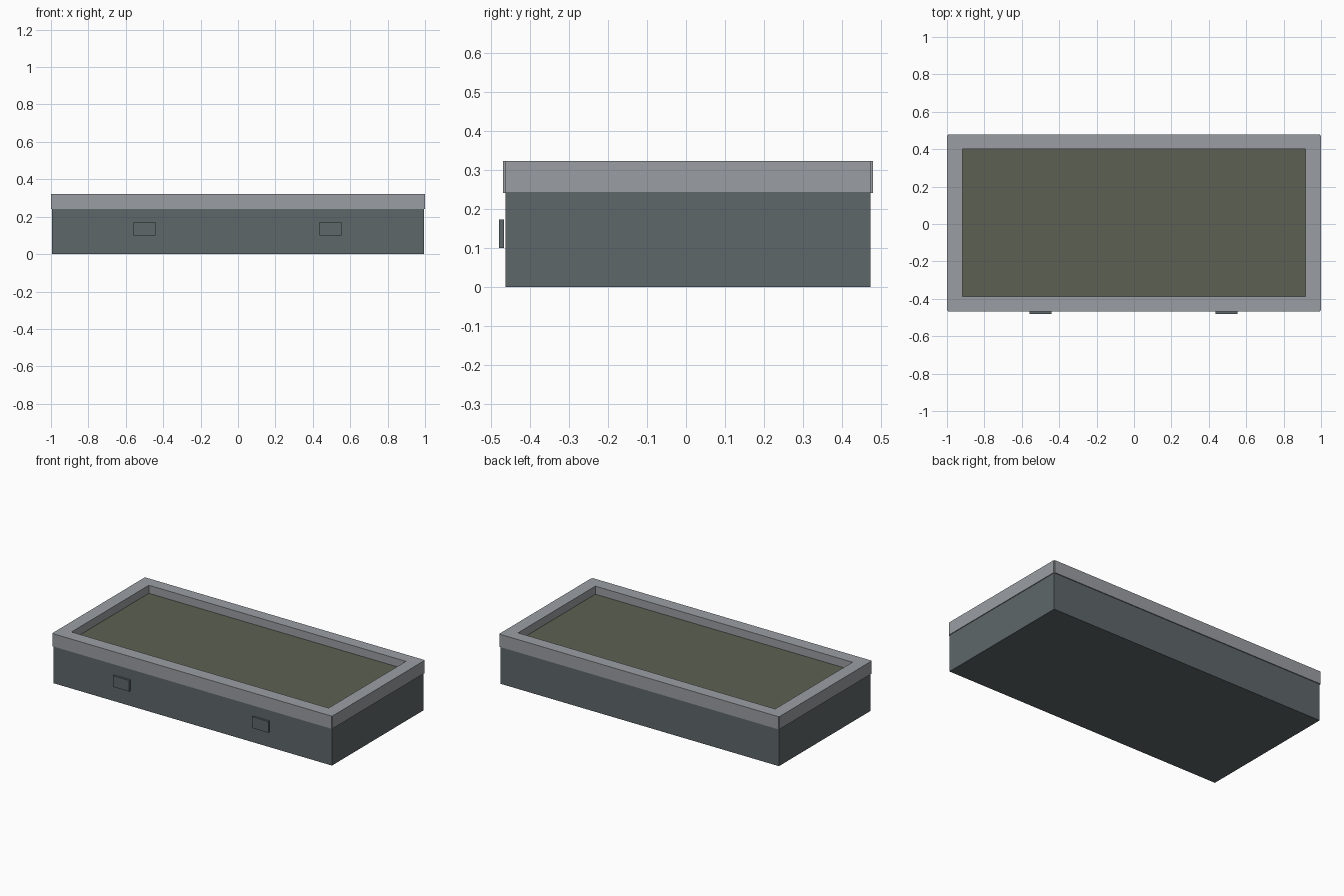
import bpy

if "Cube" in bpy.data.objects:
    bpy.data.objects.remove(bpy.data.objects["Cube"])


def material(name, rgb):
    # sRGB 0-255 to linear
    m = bpy.data.materials.new(name)
    lin = [((c / 255 + 0.055) / 1.055) ** 2.4 for c in rgb]
    m.diffuse_color = (*lin, 1)
    m.use_nodes = True
    m.node_tree.nodes["Principled BSDF"].inputs["Base Color"].default_value = m.diffuse_color
    return m


def box(name, x, y, z, mat):
    # Box from (min, max) ranges on each axis
    bpy.ops.mesh.primitive_cube_add(size=1, location=[(a + b) / 2 for a, b in (x, y, z)])
    o = bpy.context.object
    o.name = name
    o.scale = [b - a for a, b in (x, y, z)]
    bpy.ops.object.transform_apply(location=False, rotation=False, scale=True)
    o.data.materials.append(mat)
    return o


slate = material("slate grey", (94, 103, 106))
stone = material("light grey", (154, 158, 163))
soil = material("olive soil", (92, 96, 82))

# Planter body and soil surface
box("planter_body", (-0.995, 0.995), (-0.463, 0.473), (0, 0.24), slate)
box("soil", (-0.93, 0.93), (-0.397, 0.413), (0.23, 0.27), soil)

# Rim: long rails and slightly prouder end rails
RIM = (0.24, 0.322)
box("front_rim", (-0.995, 0.995), (-0.469, -0.387), RIM, stone)
box("back_rim", (-0.995, 0.995), (0.402, 0.479), RIM, stone)
for side, x in (("left", (-1, -0.918)), ("right", (0.918, 1))):
    box(side + "_rim", x, (-0.463, 0.473), RIM, stone)

# Small plates on the front
for side, cx in (("left", -0.5), ("right", 0.495)):
    box(side + "_front_plate", (cx - 0.058, cx + 0.058), (-0.48, -0.467), (0.10, 0.172), slate)
